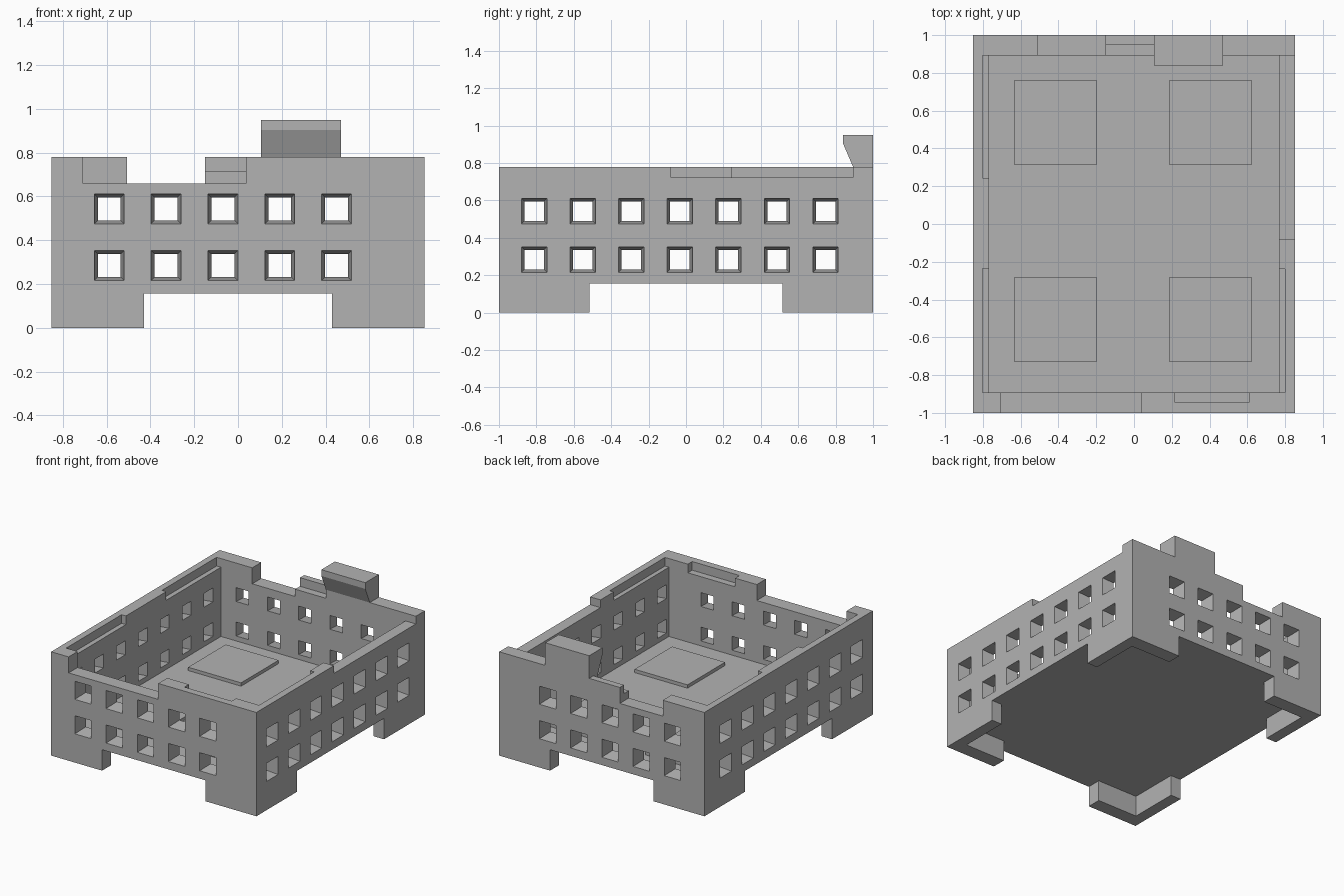
import bpy, bmesh

if "Cube" in bpy.data.objects:
    bpy.data.objects.remove(bpy.data.objects["Cube"])

grey = bpy.data.materials.new("stone_grey")
grey.diffuse_color = (0.448, 0.448, 0.448, 1)
grey.use_nodes = True
grey.node_tree.nodes["Principled BSDF"].inputs["Base Color"].default_value = grey.diffuse_color


def finish(name, bm):
    bmesh.ops.recalc_face_normals(bm, faces=bm.faces)
    me = bpy.data.meshes.new(name)
    bm.to_mesh(me)
    bm.free()
    me.materials.append(grey)
    ob = bpy.data.objects.new(name, me)
    bpy.context.collection.objects.link(ob)
    return ob


def add_prism(bm, a, b):
    """Closed solid between two matching loops of points."""
    va = [bm.verts.new(p) for p in a]
    vb = [bm.verts.new(p) for p in b]
    bm.faces.new(va)
    bm.faces.new(vb[::-1])
    n = len(va)
    for i in range(n):
        j = (i + 1) % n
        bm.faces.new((va[j], va[i], vb[i], vb[j]))


def box(name, x0, x1, y0, y1, z0, z1):
    bm = bmesh.new()
    ring = [(x0, y0), (x1, y0), (x1, y1), (x0, y1)]
    add_prism(bm, [(x, y, z0) for x, y in ring], [(x, y, z1) for x, y in ring])
    return finish(name, bm)


def cut(target, cutter):
    mod = target.modifiers.new("cut", 'BOOLEAN')
    mod.operation = 'DIFFERENCE'
    mod.solver = 'EXACT'
    mod.object = cutter
    bpy.context.view_layer.objects.active = target
    bpy.ops.object.modifier_apply(modifier=mod.name)
    bpy.data.objects.remove(cutter)


X, Y, TOP = 0.853, 1.0, 0.78          # outer size
IX, IY = 0.767, 0.893                 # inner wall faces
LOW, LEDGE = 0.66, 0.715              # broken wall tops

# Building shell: solid block with rooms, leg gaps and broken wall tops removed
shell = box("building_shell", -X, X, -Y, Y, 0, TOP)
cuts = [
    (-IX, IX, -IY, IY, 0.195, 1.2),           # interior
    (-IX, IX, -IY, IY, -0.2, 0.157),          # recess between the legs
    (-0.43, 0.43, -1.2, 1.2, -0.2, 0.157),    # leg gap front to back
    (-1.2, 1.2, -0.515, 0.515, -0.2, 0.157),  # leg gap side to side
    (-0.708, 0.037, -1.2, -0.85, LOW, 1.2),   # front wall notch
    (-0.507, -0.15, 0.85, 1.2, LOW, 1.2),     # back wall notch
    (-0.151, 0.107, 0.85, 0.95, LEDGE, 1.2),  # back wall ledge
    (0.217, 0.61, -0.945, -0.85, LEDGE, 1.2), # front wall ledge
    (0.7, 1.2, -0.08, IY, 0.722, 1.2),        # right wall notch
    (0.7, 0.80, -IY, -0.238, LEDGE, 1.2),     # right wall ledge
    (-0.803, -0.7, -IY, -0.235, LEDGE, 1.2),  # left wall front ledge
    (-0.803, -0.7, 0.243, IY, LEDGE, 1.2),    # left wall back ledge
]
for c in cuts:
    cut(shell, box("cutter", *c))

# Windows: tapered openings, wide outside and narrow inside
STEP, WIDE, NARROW = 0.2595, 0.068, 0.052
bm = bmesh.new()


def window(u, z, outer, inner, along_x):
    k = (WIDE - NARROW) / (outer - inner)
    loops = []
    for d in (outer + 0.02, inner - 0.02):
        h = NARROW + k * (d - inner)
        loops.append((d, [(u - h, z - h), (u + h, z - h), (u + h, z + h), (u - h, z + h)]))
    for s in (-1, 1):
        add_prism(bm, *[[(p, s * d, q) if along_x else (s * d, p, q) for p, q in ring]
                        for d, ring in loops])


for z in (0.284, 0.543):
    for i in range(5):
        window(-0.588 + i * STEP, z, Y, IY, True)
    for i in range(7):
        window(-0.811 + i * STEP, z, X, IX, False)
cut(shell, finish("window_cutter", bm))

# Raised floor pads
for i, x in enumerate((-0.415, 0.405)):
    for j, y in enumerate((-0.505, 0.538)):
        box(f"floor_pad_{i}{j}", x - 0.22, x + 0.22, y - 0.223, y + 0.223, 0.195, 0.22)

# Overhanging parapet on the back wall
profile = [(IY, TOP), (Y, TOP), (Y, 0.95), (0.84, 0.95), (0.84, 0.903)]
bm = bmesh.new()
add_prism(bm, [(0.105, y, z) for y, z in profile], [(0.47, y, z) for y, z in profile])
finish("back_parapet", bm)
